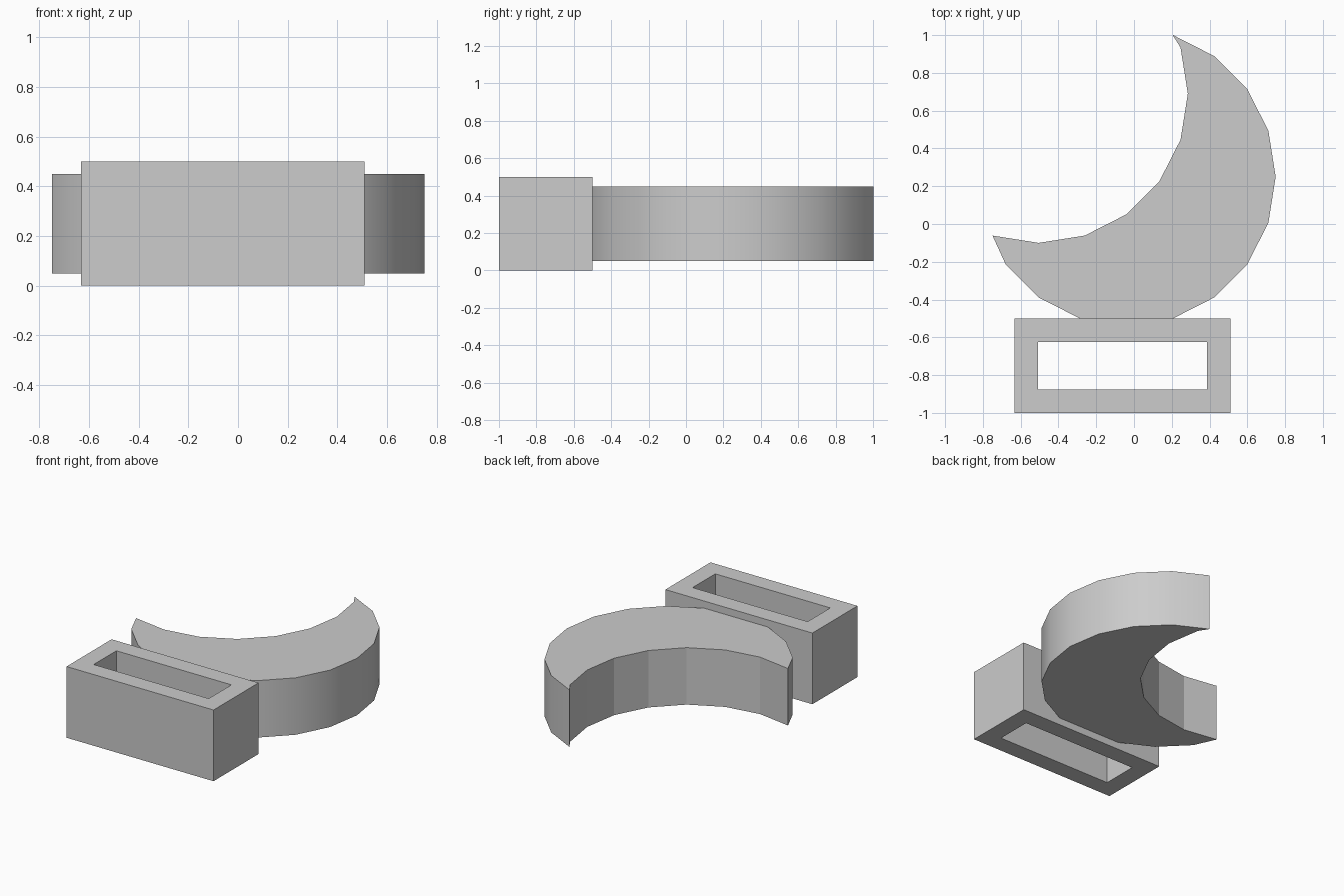
import bpy
import bmesh
from math import cos, sin, radians
from mathutils import Vector

cube = bpy.data.objects.get("Cube")
if cube:
    bpy.data.objects.remove(cube, do_unlink=True)

# One plain grey for the whole model
colour = (0.604, 0.604, 0.604, 1)
grey = bpy.data.materials.new("plain_grey")
grey.use_nodes = True
grey.diffuse_color = colour
grey.node_tree.nodes["Principled BSDF"].inputs["Base Color"].default_value = colour


def arc(center, radius, start, end, step=18):
    """Points of a twenty-sided circle between two angles in degrees."""
    count = round(abs(end - start) / step)
    return [(center[0] + radius * cos(radians(start + (end - start) * i / count)),
             center[1] + radius * sin(radians(start + (end - start) * i / count)))
            for i in range(count + 1)]


def profile_face(bm, points, z):
    return bm.faces.new([bm.verts.new((x, y, z)) for x, y in points])


def extrude_up(bm, height):
    """Thicken the flat profile into a closed solid."""
    result = bmesh.ops.extrude_face_region(bm, geom=bm.faces[:], use_keep_orig=True)
    verts = [g for g in result["geom"] if isinstance(g, bmesh.types.BMVert)]
    bmesh.ops.translate(bm, verts=verts, vec=(0, 0, height))
    bmesh.ops.recalc_face_normals(bm, faces=bm.faces[:])


def finish(bm, name):
    mesh = bpy.data.meshes.new(name)
    bm.to_mesh(mesh)
    bm.free()
    mesh.materials.append(grey)
    obj = bpy.data.objects.new(name, mesh)
    bpy.context.collection.objects.link(obj)


# Crescent: outer arc, pointed tip, then the inner arc back to the first tip
outer_center, inner_center, radius = (-0.04, 0.25), (-0.505, 0.69), 0.79
outline = arc(outer_center, radius, 72, -144)
outline += arc(inner_center, radius, -108, 18)
bm = bmesh.new()
profile_face(bm, outline, 0.05)
extrude_up(bm, 0.4)

# Outer rim is smooth, the hollow side stays faceted
rim_axis = Vector((*outer_center, 0))
for face in bm.faces:
    if abs(face.normal.z) < 0.5:
        offset = face.calc_center_median() - rim_axis
        face.smooth = face.normal.dot(Vector((offset.x, offset.y, 0))) > 0.7
for edge in bm.edges:
    edge.smooth = edge.calc_face_angle(0) < radians(30)
finish(bm, "crescent")

# Rectangular loop: front and back bars joined by two end bars, open through the middle
left, right, front, back, wall = 0.51, -0.632, -1.0, -0.5, 0.124
bm = bmesh.new()
outer = [(right, front), (left, front), (left, back), (right, back)]
inner = [(right + wall, front + wall), (left - wall, front + wall),
         (left - wall, back - wall), (right + wall, back - wall)]
rings = [[bm.verts.new((x, y, 0)) for x, y in ring] for ring in (outer, inner)]
for i in range(4):
    j = (i + 1) % 4
    bm.faces.new((rings[0][i], rings[0][j], rings[1][j], rings[1][i]))
extrude_up(bm, 0.5)
finish(bm, "strap_loop")
